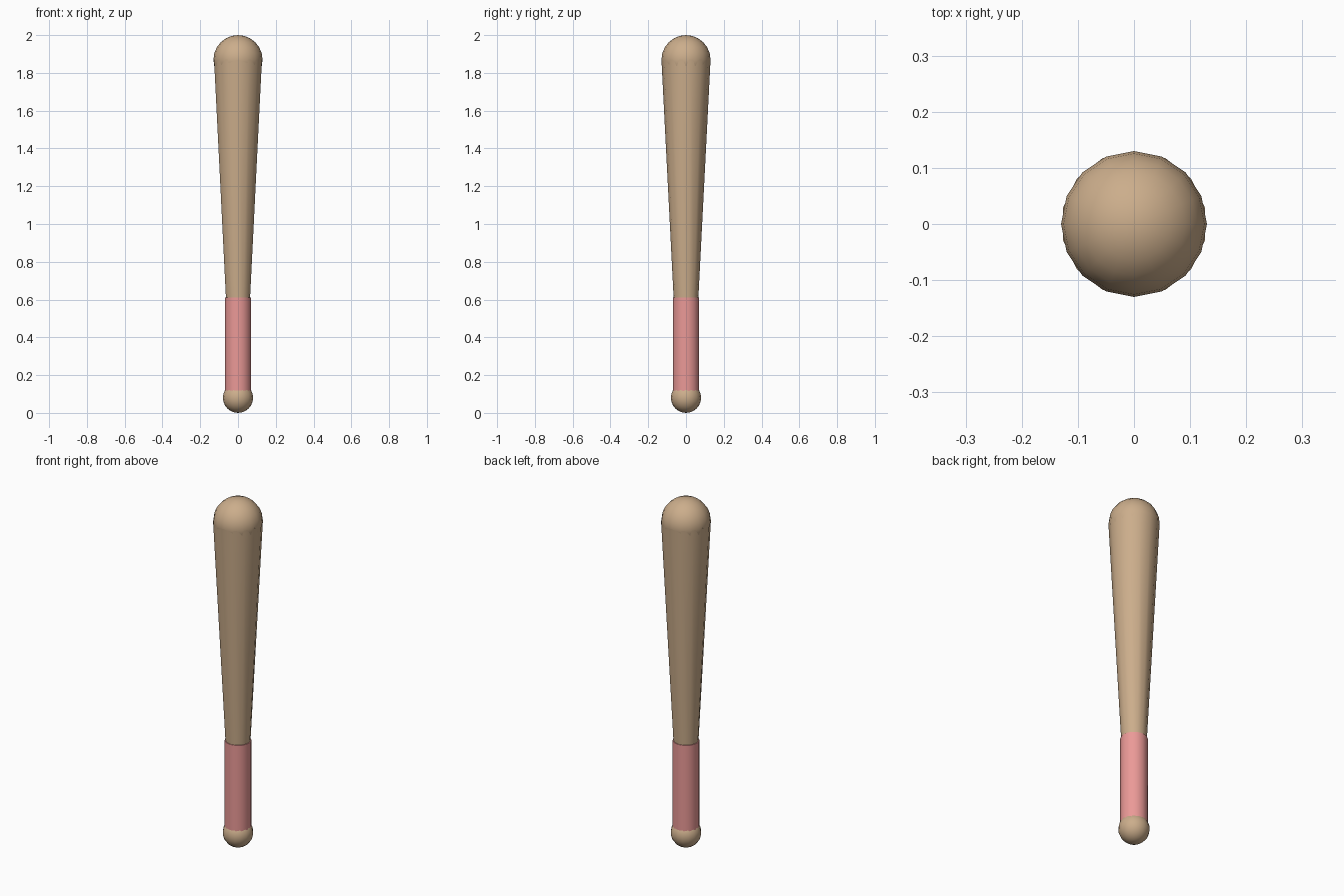
import bpy
import math

if "Cube" in bpy.data.objects:
    bpy.data.objects.remove(bpy.data.objects["Cube"])


def material(name, color):
    m = bpy.data.materials.new(name)
    m.diffuse_color = (*color, 1)
    m.use_nodes = True
    m.node_tree.nodes["Principled BSDF"].inputs["Base Color"].default_value = m.diffuse_color
    return m


wood = material("wood", (0.6, 0.42, 0.26))
wrap = material("grip_wrap", (0.83, 0.32, 0.31))


def finish(name, mat):
    ob = bpy.context.object
    ob.name = name
    ob.data.materials.append(mat)
    bpy.ops.object.shade_smooth_by_angle(angle=math.radians(40))


def ball(name, radius, z, mat):
    bpy.ops.mesh.primitive_uv_sphere_add(segments=16, ring_count=12,
                                         radius=radius, location=(0, 0, z))
    finish(name, mat)


def shaft(name, r_low, r_high, z_low, z_high, mat):
    bpy.ops.mesh.primitive_cone_add(vertices=14, radius1=r_low, radius2=r_high,
                                    depth=z_high - z_low,
                                    location=(0, 0, (z_low + z_high) / 2))
    finish(name, mat)


# Rounded knob at the bottom
ball("knob", 0.08, 0.08, wood)
# Wrapped handle
shaft("grip", 0.07, 0.07, 0.10, 0.61, wrap)
# Tapered hitting end
shaft("barrel", 0.065, 0.13, 0.60, 1.87, wood)
# Domed tip
ball("barrel_cap", 0.13, 1.87, wood)
